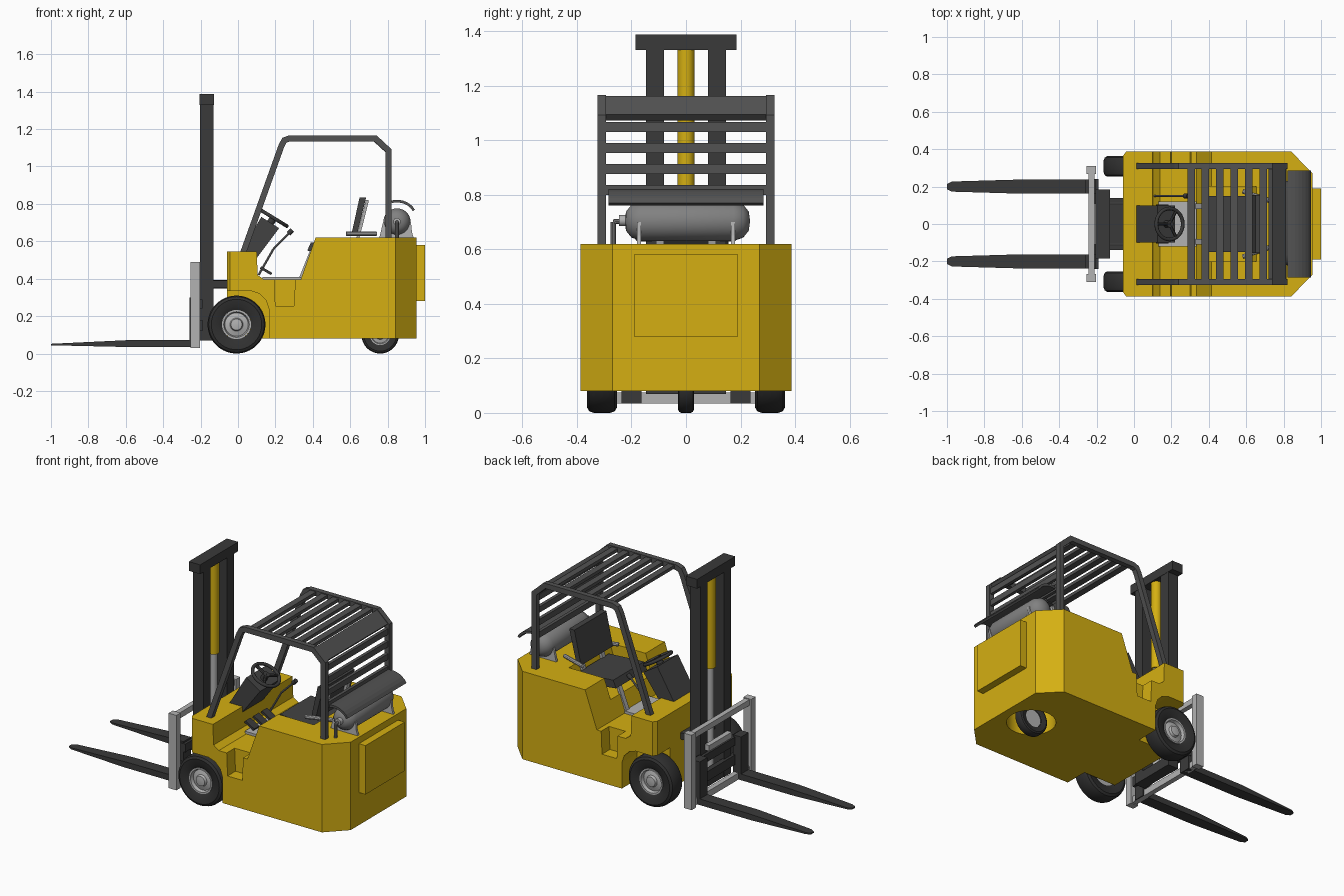
import bpy, bmesh, math
from mathutils import Vector

if "Cube" in bpy.data.objects:
    bpy.data.objects.remove(bpy.data.objects["Cube"])


def material(name, r, g, b):
    m = bpy.data.materials.new(name)
    m.use_nodes = True
    m.diffuse_color = (r, g, b, 1)
    m.node_tree.nodes["Principled BSDF"].inputs["Base Color"].default_value = (r, g, b, 1)
    return m


YELLOW = material("body yellow", 0.66, 0.43, 0.006)
MAST = material("mast charcoal", 0.042, 0.042, 0.042)
GUARD = material("guard grey", 0.085, 0.085, 0.085)
LIGHT = material("light grey steel", 0.45, 0.45, 0.45)
TANK = material("tank grey", 0.22, 0.22, 0.22)
RUBBER = material("tyre black", 0.03, 0.03, 0.03)
SEAT = material("seat grey", 0.055, 0.055, 0.055)


def finish(name, bm, mat, smooth=False):
    bmesh.ops.remove_doubles(bm, verts=bm.verts, dist=1e-5)
    bmesh.ops.recalc_face_normals(bm, faces=bm.faces)
    me = bpy.data.meshes.new(name)
    bm.to_mesh(me)
    bm.free()
    me.materials.append(mat)
    ob = bpy.data.objects.new(name, me)
    bpy.context.collection.objects.link(ob)
    if smooth:
        bpy.ops.object.select_all(action="DESELECT")
        ob.select_set(True)
        bpy.context.view_layer.objects.active = ob
        bpy.ops.object.shade_smooth_by_angle(angle=math.radians(35))
    return ob


def extrude(name, pts, offset, mat):
    """Extrude a flat outline of 3D points along an offset."""
    bm = bmesh.new()
    face = bm.faces.new([bm.verts.new(p) for p in pts])
    new = bmesh.ops.extrude_face_region(bm, geom=[face])["geom"]
    bmesh.ops.translate(bm, vec=offset, verts=[v for v in new if isinstance(v, bmesh.types.BMVert)])
    return finish(name, bm, mat)


def side_prism(name, pts, y0, y1, mat):
    return extrude(name, [(x, y0, z) for x, z in pts], (0, y1 - y0, 0), mat)


def plan_prism(name, pts, z0, z1, mat):
    return extrude(name, [(x, y, z0) for x, y in pts], (0, 0, z1 - z0), mat)


def box(name, x0, x1, y0, y1, z0, z1, mat):
    return side_prism(name, [(x0, z0), (x1, z0), (x1, z1), (x0, z1)], y0, y1, mat)


def ribbon(name, path, width, y0, y1, mat):
    """Side-view strip of even width along a path, mitred at its corners."""
    pts = [Vector(p) for p in path]
    left, right = [], []
    for i, p in enumerate(pts):
        a = (p - pts[i - 1]).normalized() if i else None
        b = (pts[i + 1] - p).normalized() if i < len(pts) - 1 else None
        a, b = a or b, b or a
        n = Vector((-a.y - b.y, a.x + b.x)).normalized()
        n *= width / 2 / max(0.3, n.dot(Vector((-a.y, a.x))))
        left.append(p + n)
        right.append(p - n)
    return side_prism(name, [tuple(p) for p in left + right[::-1]], y0, y1, mat)


def lathe(name, profile, centre, axis, mat, n=32):
    """Turn (radius, height) points around an axis."""
    q = Vector((0, 0, 1)).rotation_difference(Vector(axis))
    bm = bmesh.new()
    rings = [[bm.verts.new(Vector(centre) + q @ Vector((r * math.cos(t), r * math.sin(t), h)))
              for t in (2 * math.pi * k / n for k in range(n))] for r, h in profile]
    for a, b in zip(rings, rings[1:]):
        for k in range(n):
            bm.faces.new((a[k], a[(k + 1) % n], b[(k + 1) % n], b[k]))
    return finish(name, bm, mat, True)


def rod(name, a, b, r, mat, n=16):
    d = Vector(b) - Vector(a)
    return lathe(name, [(0, 0), (r, 0), (r, d.length), (0, d.length)], a, d, mat, n)


def pipe(name, path, r, mat):
    for i, (a, b) in enumerate(zip(path, path[1:])):
        rod(f"{name}_{i + 1}", a, b, r, mat, 10)


def cut(target, cutter):
    mod = target.modifiers.new("cut", "BOOLEAN")
    mod.operation = "DIFFERENCE"
    mod.solver = "EXACT"
    mod.object = cutter
    bpy.context.view_layer.objects.active = target
    bpy.ops.object.modifier_apply(modifier=mod.name)
    bpy.data.objects.remove(cutter)


SIDES = (("right", -1), ("left", 1))

# Body shell with its cut-outs
body = side_prism("body", [(-0.06, 0.08), (-0.06, 0.545), (0.1, 0.545), (0.105, 0.42), (0.14, 0.395),
                           (0.335, 0.395), (0.415, 0.62), (0.955, 0.62), (0.955, 0.08)], -0.387, 0.387, YELLOW)
arch = [(-0.2, 0), (-0.2, 0.335), (0.07, 0.335), (0.115, 0.32), (0.15, 0.285), (0.165, 0.24), (0.165, 0)]
for side, s in SIDES:
    cut(body, plan_prism("corner_cutter", [(0.84, s * 0.388), (0.96, s * 0.265), (1.1, s * 0.265), (1.1, s * 0.5), (0.84, s * 0.5)], 0, 1, YELLOW))
    cut(body, plan_prism("nose_cutter", [(-0.1, s * 0.36), (-0.062, s * 0.36), (-0.04, s * 0.39), (-0.04, s * 0.5), (-0.1, s * 0.5)], 0, 1, YELLOW))
    cut(body, side_prism("arch_cutter", arch, s * 0.24, s * 0.5, YELLOW))
    cut(body, side_prism("step_cutter", [(0.2, 0.255), (0.3, 0.255), (0.31, 0.5), (0.19, 0.5)], s * 0.31, s * 0.5, YELLOW))
cut(body, side_prism("seat_cutter", [(0.32, 0.5), (0.62, 0.5), (0.68, 0.7), (0.32, 0.7)], -0.2, 0.2, YELLOW))
cut(body, rod("steer_well_cutter", (0.76, 0, 0), (0.76, 0, 0.25), 0.14, YELLOW, 32))
box("rear_panel", 0.95, 1.0, -0.19, 0.19, 0.28, 0.58, YELLOW)


# Wheels
def wheel(name, x, y, r, w, rim, out):
    h = w / 2
    lathe(name + "_tyre", [(rim, -h * 0.7), (rim * 1.25, -h * 0.9), (r * 0.87, -h), (r * 0.96, -h * 0.85), (r, -h * 0.55),
                           (r, h * 0.55), (r * 0.96, h * 0.85), (r * 0.87, h), (rim * 1.25, h * 0.9), (rim, h * 0.7)],
          (x, y, r), (0, out, 0), RUBBER, 40)
    lathe(name + "_rim", [(0, -h * 0.6), (rim, -h * 0.6), (rim, h * 0.8), (rim * 0.88, h * 0.8), (rim * 0.8, h * 0.45),
                          (rim * 0.45, h * 0.6), (rim * 0.38, h * 0.85), (rim * 0.15, h * 0.9), (0, h * 0.9)],
          (x, y, r), (0, out, 0), LIGHT)


for side, s in SIDES:
    wheel("front_wheel_" + side, -0.008, s * 0.308, 0.155, 0.11, 0.078, s)
wheel("steer_wheel", 0.76, 0, 0.1, 0.06, 0.055, -1)
rod("steer_stem", (0.76, 0, 0.17), (0.76, 0, 0.26), 0.03, MAST)
rod("front_axle", (-0.008, -0.28, 0.155), (-0.008, 0.28, 0.155), 0.03, MAST)

# Mast
for side, s in SIDES:
    box("mast_rail_" + side, -0.203, -0.13, s * 0.08, s * 0.147, 0.07, 1.34, MAST)
    fork_y = s * 0.2
    box("fork_heel_" + side, -0.26, -0.205, fork_y - 0.037, fork_y + 0.037, 0.035, 0.3, MAST)
    fork = side_prism("fork_" + side, [(-0.21, 0.035), (-0.6, 0.035), (-1, 0.044), (-1, 0.052), (-0.6, 0.071), (-0.21, 0.073)],
                      fork_y - 0.037, fork_y + 0.037, MAST)
    for t in (-1, 1):
        cut(fork, plan_prism("tip_cutter", [(-0.6, fork_y + t * 0.038), (-0.975, fork_y + t * 0.027), (-1.01, fork_y + t * 0.008),
                                            (-1.1, fork_y + t * 0.008), (-1.1, fork_y + t * 0.1), (-0.6, fork_y + t * 0.1)], -0.1, 0.2, MAST))
    box("carriage_post_" + side, -0.255, -0.202, s * 0.268, s * 0.31, 0.03, 0.49, LIGHT)
    rod("tilt_arm_" + side, (-0.14, s * 0.11, 0.37), (-0.05, s * 0.11, 0.37), 0.022, MAST)
box("mast_head", -0.205, -0.128, -0.185, 0.185, 1.33, 1.387, MAST)
box("mast_foot", -0.2, -0.13, -0.147, 0.147, 0.07, 0.13, MAST)
box("mast_mount", -0.14, -0.05, -0.14, 0.14, 0.35, 0.39, MAST)
rod("lift_cylinder", (-0.165, 0, 0.77), (-0.165, 0, 1.335), 0.031, YELLOW, 24)
rod("lift_piston", (-0.165, 0, 0.1), (-0.165, 0, 0.78), 0.021, LIGHT)

# Fork carriage
box("carriage_top_bar", -0.243, -0.212, -0.27, 0.27, 0.45, 0.485, LIGHT)
box("carriage_bottom_bar", -0.243, -0.212, -0.27, 0.27, 0.035, 0.075, LIGHT)
box("carriage_middle_bar", -0.235, -0.205, -0.11, 0.11, 0.31, 0.345, LIGHT)
box("carriage_plate", -0.22, -0.19, -0.24, 0.24, 0.12, 0.18, MAST)
box("carriage_upper_plate", -0.22, -0.19, -0.24, 0.24, 0.24, 0.29, MAST)

# Overhead guard
frame = [(0.028, 0.54), (0.232, 1.11), (0.248, 1.14), (0.275, 1.15), (0.735, 1.15), (0.805, 1.085), (0.805, 0.615)]
for side, s in SIDES:
    ribbon("guard_frame_" + side, frame, 0.032, s * 0.293, s * 0.325, GUARD)
for i in range(6):
    x = 0.305 + 0.077 * i
    box(f"roof_slat_{i + 1}", x - 0.02, x + 0.02, -0.3, 0.3, 1.14, 1.16, GUARD)
ribbon("guard_rear_corner", [(0.73, 1.15), (0.803, 1.083)], 0.03, -0.3, 0.3, GUARD)
for i in range(4):
    z = 1.048 - 0.077 * i
    box(f"rear_slat_{i + 1}", 0.796, 0.816, -0.3, 0.3, z - 0.018, z + 0.018, GUARD)

# Gas tank with cradle, pipe and shield
lathe("gas_tank", [(0, -0.23), (0.035, -0.225), (0.06, -0.205), (0.073, -0.17), (0.073, 0.17), (0.06, 0.205),
                   (0.035, 0.225), (0, 0.23)], (0.85, 0.005, 0.703), (0, 1, 0), TANK)
for side, s in SIDES:
    side_prism("tank_cradle_" + side, [(0.755, 0.615), (0.94, 0.615), (0.93, 0.65), (0.925, 0.7), (0.775, 0.7)], s * 0.165, s * 0.18, LIGHT)
pipe("gas_pipe", [(0.85, -0.22, 0.705), (0.85, -0.267, 0.7), (0.85, -0.267, 0.615)], 0.01, TANK)
rod("tank_valve", (0.85, -0.222, 0.705), (0.85, -0.245, 0.705), 0.02, LIGHT)
shield = [(0.85 + 0.11 * math.cos(math.radians(a)), 0.705 + 0.11 * math.sin(math.radians(a))) for a in range(105, 44, -10)]
ribbon("tank_shield", shield + [(0.94, 0.765)], 0.014, -0.285, 0.285, GUARD)

# Seat
side_prism("seat_cushion", [(0.37, 0.55), (0.63, 0.52), (0.63, 0.58), (0.39, 0.595)], -0.15, 0.15, SEAT)
side_prism("seat_back", [(0.605, 0.63), (0.635, 0.63), (0.685, 0.835), (0.65, 0.835)], -0.155, 0.155, SEAT)
for side, s in SIDES:
    ribbon("seat_bracket_" + side, [(0.335, 0.405), (0.395, 0.555), (0.62, 0.535), (0.692, 0.82)], 0.016, s * 0.08, s * 0.11, LIGHT)
    rod("arm_rest_" + side, (0.58, s * 0.175, 0.64), (0.74, s * 0.12, 0.64), 0.012, LIGHT, 10)
box("floor_plate", 0.13, 0.335, -0.12, 0.12, 0.39, 0.41, LIGHT)

# Driving controls
side_prism("console", [(0.01, 0.54), (0.125, 0.73), (0.22, 0.67), (0.1, 0.51)], -0.1, 0.1, SEAT)
hub = Vector((0.19, 0, 0.725))
tilt = Vector((0.52, 0, 0.85)).normalized()
bpy.ops.mesh.primitive_torus_add(major_radius=0.083, minor_radius=0.01, major_segments=32, minor_segments=10,
                                 location=hub, rotation=(0, math.atan2(tilt.x, tilt.z), 0))
ring = bpy.context.object
ring.name = "steering_wheel"
ring.data.materials.append(MAST)
bpy.ops.object.shade_smooth()
rod("steering_column", hub - tilt * 0.06, hub + tilt * 0.008, 0.02, MAST)
across = tilt.cross(Vector((0, 1, 0)))
for i in range(3):
    t = math.radians(120 * i)
    rod(f"steering_spoke_{i + 1}", hub, hub + 0.083 * (math.cos(t) * across + math.sin(t) * Vector((0, 1, 0))), 0.009, MAST, 8)
pipe("shift_lever", [(0.11, 0.15, 0.42), (0.19, 0.15, 0.56), (0.28, 0.15, 0.65)], 0.006, TANK)
rod("shift_knob", (0.27, 0.15, 0.64), (0.29, 0.15, 0.66), 0.013, MAST)
for i, y in enumerate((-0.08, 0.0, 0.08)):
    ribbon(f"pedal_{i + 1}", [(0.12, 0.46), (0.18, 0.425)], 0.014, y - 0.025, y + 0.025, MAST)
